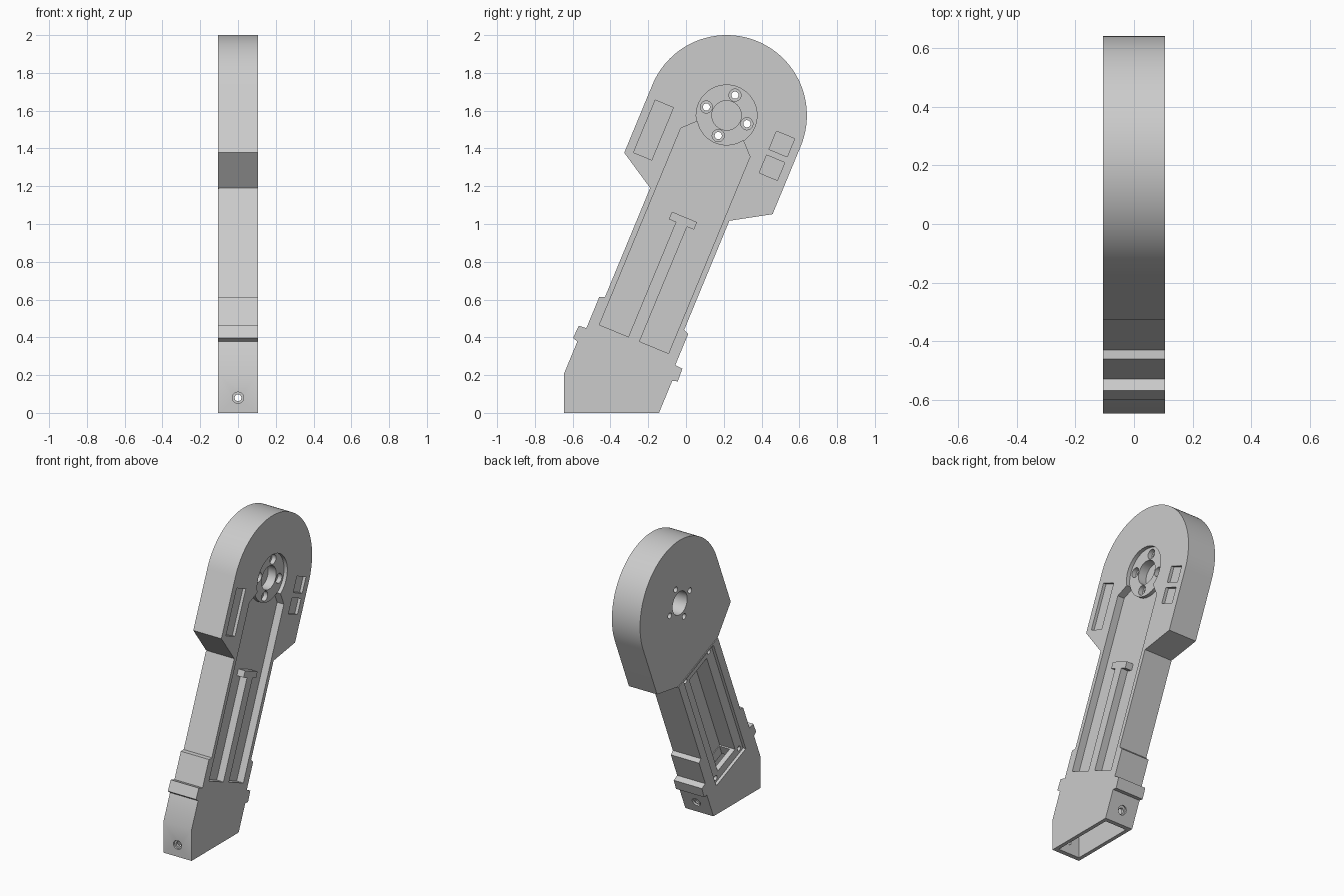
import bpy, bmesh, math
from mathutils import Vector

if "Cube" in bpy.data.objects:
    bpy.data.objects.remove(bpy.data.objects["Cube"])

TILT = math.radians(22.5)
S, C = math.sin(TILT), math.cos(TILT)
HUB_Y, HUB_Z = 0.215, 1.575
HALF = 0.105          # half thickness of the arm
OUT = 0.2             # cutter overshoot

grey = bpy.data.materials.new("plain grey")
grey.use_nodes = True
grey.diffuse_color = (0.6, 0.6, 0.6, 1)
grey.node_tree.nodes["Principled BSDF"].inputs["Base Color"].default_value = (0.6, 0.6, 0.6, 1)


def tilt(u, v):
    """Along the arm (u) and across it (v), measured from the hub, to y and z."""
    return HUB_Y + u * S + v * C, HUB_Z + u * C - v * S


def at_height(v, z):
    """Point on the lengthwise line v at height z."""
    return tilt((z - HUB_Z + v * S) / C, v)


def at_depth(v, y):
    """Point on the lengthwise line v at depth y."""
    return tilt((y - HUB_Y - v * C) / S, v)


def arc(r, a0, a1, n):
    steps = [math.radians(a0 + (a1 - a0) * i / n) for i in range(n + 1)]
    return [(r * math.cos(a), r * math.sin(a)) for a in steps]


def finish(bm, name):
    bmesh.ops.recalc_face_normals(bm, faces=bm.faces)
    mesh = bpy.data.meshes.new(name)
    bm.to_mesh(mesh)
    bm.free()
    mesh.materials.append(grey)
    ob = bpy.data.objects.new(name, mesh)
    bpy.context.collection.objects.link(ob)
    return ob


def prism(name, yz, x0, x1):
    bm = bmesh.new()
    face = bm.faces.new([bm.verts.new((x0, y, z)) for y, z in yz])
    ext = bmesh.ops.extrude_face_region(bm, geom=[face])
    verts = [g for g in ext["geom"] if isinstance(g, bmesh.types.BMVert)]
    bmesh.ops.translate(bm, verts=verts, vec=(x1 - x0, 0, 0))
    return finish(bm, name)


def cut(ob):
    """Subtract a shape from the arm and discard it."""
    mod = arm.modifiers.new("cut", 'BOOLEAN')
    mod.operation, mod.solver, mod.object = 'DIFFERENCE', 'EXACT', ob
    bpy.ops.object.modifier_apply(modifier=mod.name)
    bpy.data.objects.remove(ob)


def cut_local(uv, x0, x1):
    cut(prism("cutter", [tilt(u, v) for u, v in uv], x0, x1))


def cut_box(u0, u1, v0, v1, x0, x1):
    cut_local([(u0, v0), (u1, v0), (u1, v1), (u0, v1)], x0, x1)


def cut_round(u, v, r, x0, x1, n=32):
    ring = arc(r, 0, 360, n)[:-1]
    cut_local([(u + a, v + b) for a, b in ring], x0, x1)


# Body: round head, stepped shoulders, arm and ribbed foot
side = [(-0.39, 0.425), (-0.51, 0.227), (-1.135, 0.227), (-1.147, 0.255),
        (-1.325, 0.255), (-1.328, 0.297), (-1.4, 0.3), (-1.408, 0.272)]
body = [tilt(u, v) for u, v in arc(0.425, -90, 90, 64) + side]
body += [at_height(0.272, 0), (-0.645, 0), at_depth(-0.272, -0.645)]
body += [tilt(u, -v) for u, v in reversed(side)]
arm = prism("arm_body", body, -HALF, HALF)
bpy.context.view_layer.objects.active = arm
arm.select_set(True)

# Long pocket with a T-shaped rib left standing inside
half = [(-0.582, 0.072), (-0.625, 0.072), (-0.625, 0.032),
        (-1.282, 0.032), (-1.282, 0.198), (-0.155, 0.198)]
hub_arc = arc(0.159, 124, 236, 20)
pocket = half + hub_arc + [(u, -v) for u, v in reversed(half)]
cut_local(pocket, HALF - 0.05, OUT)

# Recessed hub with a blind bore on each face
cut_round(0, 0, 0.161, HALF - 0.025, OUT, 64)
cut_round(0, 0, 0.078, 0.02, OUT, 48)
cut_round(0, 0, 0.078, -OUT, 0, 48)

# Counterbored hub screw holes
for u, v in ((1, 0), (-1, 0), (0, 1), (0, -1)):
    cut_round(u * 0.116, v * 0.116, 0.032, HALF - 0.055, OUT)
    cut_round(u * 0.116, v * 0.116, 0.019, -OUT, OUT)

# Shallow label recesses on the head
for u0, u1, v0, v1 in ((-0.37, -0.07, -0.38, -0.276),
                       (-0.08, 0.024, 0.276, 0.38),
                       (-0.215, -0.113, 0.276, 0.38)):
    cut_box(u0, u1, v0, v1, HALF - 0.02, OUT)

# Seam, cover recess and deep bay on the other face
cut_box(-0.513, -0.508, -0.24, 0.24, -OUT, -HALF + 0.004)
cut_box(-1.425, -0.525, -0.17, 0.17, -OUT, -HALF + 0.02)
cut_box(-1.37, -0.58, -0.1, 0.1, -OUT, 0.03)
for u in (-0.555, -1.395):
    for v in (-0.135, 0.135):
        cut_round(u, v, 0.016, -OUT, -HALF + 0.05, 20)

# Hollow foot, open underneath and joined to the bay
cavity = [at_height(0.245, -0.05), (-0.615, -0.05), at_depth(-0.245, -0.615),
          tilt(-1.435, -0.245), tilt(-1.435, 0.245)]
cut(prism("cutter", cavity, -0.08, 0.08))
cut_box(-1.5, -1.3, -0.09, 0.09, -0.05, 0.025)


# Counterbored cross hole through the front and back of the foot
def cut_rod(start, end, r):
    start, end = Vector(start), Vector(end)
    axis = end - start
    bm = bmesh.new()
    bmesh.ops.create_cone(bm, cap_ends=True, segments=32, radius1=r, radius2=r, depth=axis.length)
    bm.transform(axis.to_track_quat('Z', 'Y').to_matrix().to_4x4())
    bmesh.ops.translate(bm, verts=bm.verts, vec=(start + end) / 2)
    cut(finish(bm, "cutter"))


cut_rod((0, -0.8, 0.08), (0, 0.1, 0.08), 0.018)
cut_rod((0, -0.8, 0.08), (0, -0.633, 0.08), 0.03)
back_y, back_z = at_height(0.272, 0.08)
cut_rod((0, back_y + 0.1 * C, back_z - 0.1 * S), (0, back_y - 0.012 * C, back_z + 0.012 * S), 0.03)

bpy.ops.object.shade_smooth_by_angle(angle=math.radians(25))
